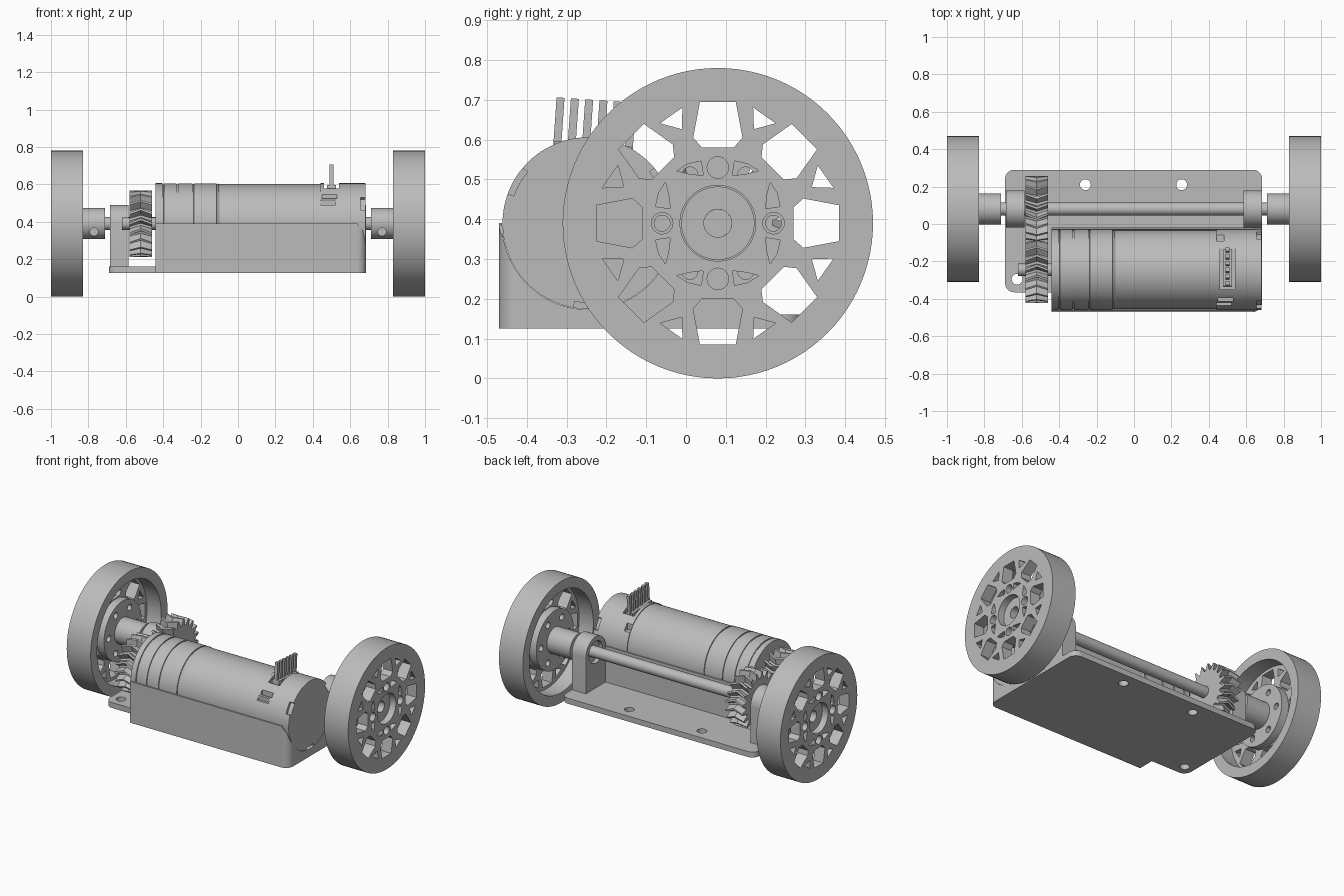
import bpy, bmesh
from math import sin, cos, pi, radians
from mathutils import Vector, Matrix

if "Cube" in bpy.data.objects:
    bpy.data.objects.remove(bpy.data.objects["Cube"])

GREY = (0.5, 0.5, 0.5, 1)
mat = bpy.data.materials.new("plain_grey")
mat.use_nodes = True
mat.diffuse_color = GREY
mat.node_tree.nodes["Principled BSDF"].inputs["Base Color"].default_value = GREY

AY, AZ = 0.08, 0.39        # axle centre
MY, MZ = -0.245, 0.39      # motor centre


def finish(name, bm):
    bmesh.ops.recalc_face_normals(bm, faces=bm.faces)
    mesh = bpy.data.meshes.new(name)
    bm.to_mesh(mesh)
    bm.free()
    mesh.materials.append(mat)
    ob = bpy.data.objects.new(name, mesh)
    bpy.context.collection.objects.link(ob)
    return ob


def loft(name, sections, closed=False, bm=None):
    """Skin matching point loops; cap the ends unless closed."""
    own = bm is None
    bm = bm or bmesh.new()
    rings = [[bm.verts.new(p) for p in s] for s in sections]
    n = len(rings[0])
    pairs = list(zip(rings, rings[1:]))
    if closed:
        pairs.append((rings[-1], rings[0]))
    else:
        bm.faces.new(rings[0])
        bm.faces.new(rings[-1][::-1])
    for a, b in pairs:
        for i in range(n):
            j = (i + 1) % n
            bm.faces.new((a[i], a[j], b[j], b[i]))
    return finish(name, bm) if own else bm


def circle(x, r, y, z, n=64):
    return [(x, y + r * cos(2 * pi * k / n), z + r * sin(2 * pi * k / n)) for k in range(n)]


def lathe(name, profile, y=AY, z=AZ, closed=False, n=64, bm=None):
    return loft(name, [circle(x, r, y, z, n) for x, r in profile], closed, bm)


def prism(name, yz, x0, x1, bm=None):
    return loft(name, [[(x, y, z) for y, z in yz] for x in (x0, x1)], False, bm)


def box(name, x0, x1, y0, y1, z0, z1, round_if=None, radius=0.05, bm=None):
    own = bm is None
    bm = bm or bmesh.new()
    m = Matrix.Translation(((x0 + x1) / 2, (y0 + y1) / 2, (z0 + z1) / 2))
    m = m @ Matrix.Diagonal((x1 - x0, y1 - y0, z1 - z0, 1))
    bmesh.ops.create_cube(bm, size=1, matrix=m)
    if round_if:
        edges = [e for e in bm.edges
                 if abs(e.verts[0].co.z - e.verts[1].co.z) > 0.01 and round_if(e.verts[0].co)]
        bmesh.ops.bevel(bm, geom=edges, offset=radius, segments=8, profile=0.5, affect='EDGES')
    return finish(name, bm) if own else bm


def cut(ob, bm):
    cutter = finish("cutter", bm)
    cutter.hide_render = True
    mod = ob.modifiers.new("cut", 'BOOLEAN')
    mod.operation = 'DIFFERENCE'
    mod.solver = 'EXACT'
    mod.object = cutter
    bpy.context.view_layer.objects.active = ob
    bpy.ops.object.modifier_apply(modifier=mod.name)
    bpy.data.objects.remove(cutter)


def mirrored(ob, name):
    mesh = ob.data.copy()
    mesh.transform(Matrix.Scale(-1, 4, Vector((1, 0, 0))))
    mesh.flip_normals()
    twin = bpy.data.objects.new(name, mesh)
    bpy.context.collection.objects.link(twin)


# Base plate with mounting holes
base = box("base_plate", -0.69, 0.685, -0.365, 0.29, 0.125, 0.16, lambda c: True)
bm = bmesh.new()
for hx, hy in ((-0.26, 0.21), (0.255, 0.21), (-0.625, -0.295)):
    bmesh.ops.create_cone(bm, cap_ends=True, segments=32, radius1=0.029, radius2=0.029,
                          depth=0.3, matrix=Matrix.Translation((hx, hy, 0.14)))
cut(base, bm)

# Motor cradle with a half-round bed and a chamfered end
cradle = box("motor_cradle", -0.44, 0.685, -0.47, -0.02, 0.125, 0.39,
             lambda c: c.x > 0 and c.y < -0.3)
cut(cradle, lathe("", [(-0.6, 0.217), (0.8, 0.217)], MY, MZ, n=96, bm=bmesh.new()))
chamfer = [(0.64, 0.4), (0.64, 0.385), (0.7, 0.31), (0.7, 0.4)]
cut(cradle, loft("", [[(x, y, z) for x, z in chamfer] for y in (-0.5, 0)], bm=bmesh.new()))

# Axle supports with bearing seats
arch = [(AY - 0.1, 0.13), (AY + 0.1, 0.13)]
arch += [(AY + 0.1 * cos(pi * k / 24), AZ + 0.1 * sin(pi * k / 24)) for k in range(25)]
support = prism("left_axle_support", arch, 0.585, 0.685)
cut(support, lathe("", [(0.5, 0.07), (0.66, 0.07)], bm=bmesh.new()))
mirrored(support, "right_axle_support")
bearing = lathe("left_bearing", [(0.61, 0.035), (0.61, 0.07), (0.66, 0.07), (0.66, 0.035)], closed=True)
mirrored(bearing, "right_bearing")
lathe("axle", [(-0.9, 0.035), (0.9, 0.035)], n=32)

# Wheels: deep rim and a pierced web flush with the outer face
wheel = lathe("left_wheel", [(0.83, 0.325), (0.83, 0.39), (1, 0.39), (1, 0.095),
                             (0.93, 0.095), (0.93, 0.325)], closed=True, n=96)


def polar(r, deg):
    return r * cos(radians(deg)), r * sin(radians(deg))


trapezoid = [(0.305, -0.045), (0.305, 0.045), (0.215, 0.062), (0.19, 0.04), (0.19, -0.04), (0.215, -0.062)]
diagonal = [(0.308, -0.045), (0.308, 0.045), (0.22, 0.06), (0.195, 0.04), (0.195, -0.04), (0.22, -0.06)]
triangle = [polar(0.253, 21), polar(0.304, 17), polar(0.29, 30)]
crescent = [polar(0.125, 17), polar(0.162, 15), polar(0.167, 27), polar(0.167, 38), polar(0.143, 30)]
bolt = [(0.14 + 0.027 * cos(k * pi / 12), 0.027 * sin(k * pi / 12)) for k in range(24)]
bm = bmesh.new()
for quarter in range(4):
    shapes = [(trapezoid, 0, 1), (diagonal, 45, 1), (bolt, 0, 1)]
    shapes += [(s, 0, side) for s in (triangle, crescent) for side in (1, -1)]
    for shape, turn, side in shapes:
        a = radians(turn + 90 * quarter)
        pts = [(AY + u * cos(a) - side * v * sin(a), AZ + u * sin(a) + side * v * cos(a)) for u, v in shape]
        prism("", pts, 0.9, 1.1, bm)
cut(wheel, bm)
mirrored(wheel, "right_wheel")

# Wheel hubs: sleeve, drilled flange and set-screw hole
hub = lathe("left_hub", [(0.71, 0.083), (0.875, 0.083), (0.875, 0.19), (0.925, 0.19),
                         (0.925, 0.092), (0.96, 0.092), (0.96, 0.035), (0.71, 0.035)], closed=True)
bm = bmesh.new()
for k in range(6):
    lathe("", [(0.85, 0.02), (0.95, 0.02)], AY + 0.14 * cos(k * pi / 3),
          AZ + 0.14 * sin(k * pi / 3), n=20, bm=bm)
bmesh.ops.create_cone(bm, cap_ends=True, segments=20, radius1=0.022, radius2=0.022, depth=0.1,
                      matrix=Matrix.Translation((0.77, AY - 0.08, 0.345)) @ Matrix.Rotation(pi / 2, 4, 'X'))
cut(hub, bm)
mirrored(hub, "right_hub")


# Herringbone gear pair
def gear(name, y, z, phase, hand, teeth=20):
    sections = []
    for x, twist in ((-0.58, 0), (-0.52, 0.13 * hand), (-0.46, 0)):
        loop = []
        for t in range(teeth):
            for r, f in ((0.138, 0.0), (0.178, 0.25), (0.178, 0.46), (0.138, 0.71)):
                a = 2 * pi * (t + f + phase) / teeth + twist
                loop.append((x, y + r * cos(a), z + r * sin(a)))
        sections.append(loop)
    loft(name, sections)


gear("axle_gear", AY, AZ, 0.15, 1)
gear("motor_gear", MY, MZ, -0.355, -1)
lathe("motor_shaft", [(-0.62, 0.033), (-0.42, 0.033)], MY, MZ, n=32)

# Gear motor: gearbox with grooves, then the smooth can
profile = [(-0.44, 0.216), (-0.405, 0.216)]
for g in (-0.4, -0.325, -0.24, -0.11):
    profile += [(g - 0.004, 0.215), (g - 0.003, 0.21), (g + 0.003, 0.21), (g + 0.004, 0.215)]
profile += [(-0.1, 0.211), (0.44, 0.211)]
lathe("gear_motor", profile, MY, MZ, n=96)

# Encoder cap with connector slot and notches
cap = lathe("encoder_cap", [(0.44, 0.216), (0.683, 0.216)], MY, MZ, n=96)
bm = bmesh.new()
box("", 0.46, 0.54, -0.35, -0.13, 0.565, 0.7, bm=bm)
box("", 0.43, 0.48, -0.09, -0.05, 0.5, 0.7, bm=bm)
box("", 0.43, 0.52, -0.47, -0.42, 0.49, 0.54, bm=bm)
box("", 0.45, 0.53, -0.415, -0.395, 0.5, 0.56, bm=bm)
for a in (30, 150, 270):
    arc = [polar(r, a + d) for r, ds in ((0.2, range(-10, 11, 4)), (0.23, range(10, -11, -4))) for d in ds]
    prism("", [(MY + u, MZ + v) for u, v in arc], 0.655, 0.75, bm)
cut(cap, bm)

# Connector block and pins, tilted around the motor axis
tilt = Matrix.Translation((0, MY, MZ)) @ Matrix.Rotation(radians(-4), 4, 'X') @ Matrix.Translation((0, -MY, -MZ))
parts = [box("connector_block", 0.475, 0.525, -0.345, -0.15, 0.55, 0.59)]
for k in range(6):
    y = -0.337 + 0.036 * k
    parts.append(box("connector_pin", 0.49, 0.51, y - 0.01, y + 0.01, 0.56, 0.7))
for p in parts:
    p.data.transform(tilt)

# Smooth round surfaces, keep edges sharp
for ob in bpy.data.objects:
    if ob.type == 'MESH':
        bpy.ops.object.select_all(action='DESELECT')
        ob.select_set(True)
        bpy.context.view_layer.objects.active = ob
        bpy.ops.object.shade_smooth_by_angle(angle=radians(25))
